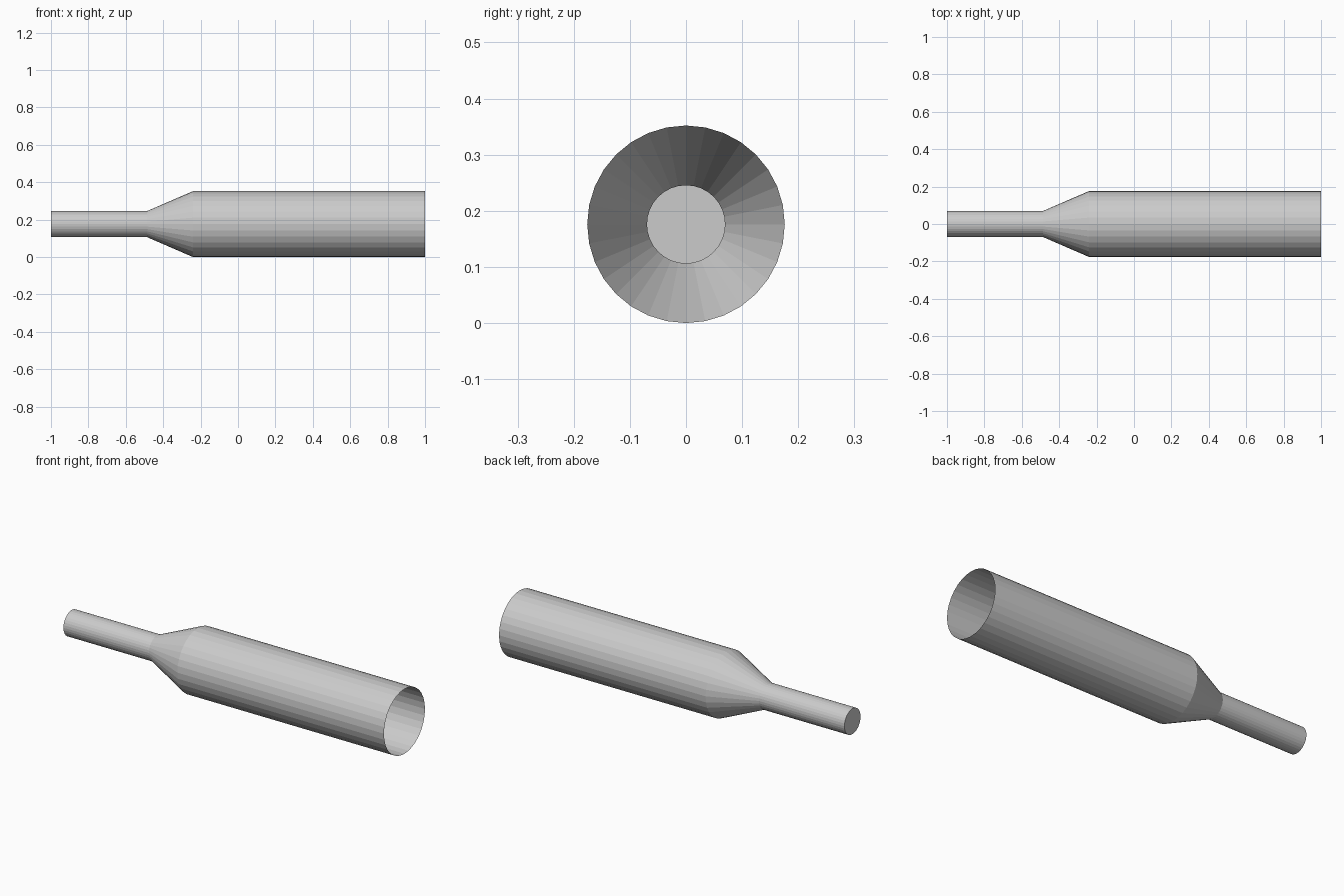
import bpy, bmesh
from math import cos, sin, tau

if "Cube" in bpy.data.objects:
    bpy.data.objects.remove(bpy.data.objects["Cube"])

SIDES = 32
AXIS_Z = 0.176
# Profile along x: (x, radius), closed neck end to open body end
PROFILE = [(-1.0, 0.0695), (-0.487, 0.0695), (-0.241, 0.176), (1.0, 0.176)]

bm = bmesh.new()
rings = [[bm.verts.new((x, r * sin(tau * i / SIDES), AXIS_Z + r * cos(tau * i / SIDES)))
          for i in range(SIDES)] for x, r in PROFILE]

# Neck, shoulder and body walls
for a, b in zip(rings, rings[1:]):
    for i in range(SIDES):
        j = (i + 1) % SIDES
        bm.faces.new((a[i], b[i], b[j], a[j]))

# Neck end cap; the wide end stays open
bm.faces.new(rings[0])

bmesh.ops.recalc_face_normals(bm, faces=bm.faces)
# Make sure the cap, and so the whole shell, faces outward
bm.faces.ensure_lookup_table()
bm.normal_update()
if bm.faces[-1].normal.x > 0:
    bmesh.ops.reverse_faces(bm, faces=bm.faces)

mesh = bpy.data.meshes.new("open_bottle_shell")
bm.to_mesh(mesh)
bm.free()
bpy.context.collection.objects.link(bpy.data.objects.new("open_bottle_shell", mesh))
